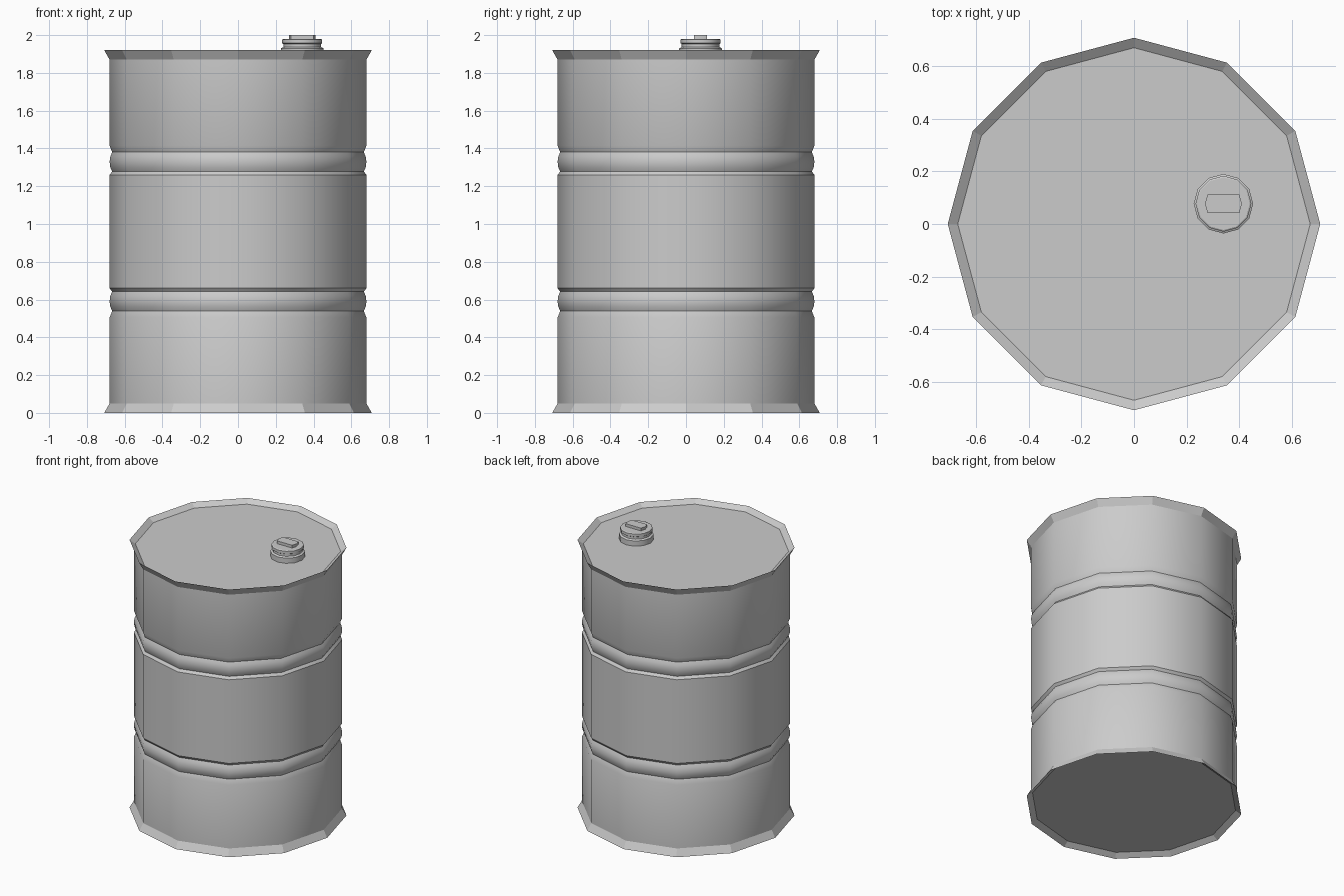
import bpy
import bmesh
import math

cube = bpy.data.objects.get("Cube")
if cube:
    bpy.data.objects.remove(cube, do_unlink=True)

SIDES = 12
MID = 0.96          # mirror height of the drum

steel = bpy.data.materials.new("grey_steel")
steel.use_nodes = True
colour = (0.6, 0.6, 0.6, 1)
steel.diffuse_color = colour
steel.node_tree.nodes["Principled BSDF"].inputs["Base Color"].default_value = colour


def finish(name, bm, flat_rule=None, angle=32):
    """Turn a bmesh into a shaded object, flat where the rule says so."""
    bmesh.ops.recalc_face_normals(bm, faces=bm.faces)
    mesh = bpy.data.meshes.new(name)
    bm.to_mesh(mesh)
    bm.free()
    mesh.materials.append(steel)
    obj = bpy.data.objects.new(name, mesh)
    bpy.context.collection.objects.link(obj)
    bpy.ops.object.select_all(action='DESELECT')
    obj.select_set(True)
    bpy.context.view_layer.objects.active = obj
    bpy.ops.object.shade_smooth_by_angle(angle=math.radians(angle))
    if flat_rule:
        for poly in mesh.polygons:
            if flat_rule(poly.center):
                poly.use_smooth = False
    return obj


def lathe(profile, centre=(0, 0)):
    """Closed solid of revolution from (radius, height) pairs, low to high."""
    bm = bmesh.new()
    rings = []
    for r, z in profile:
        rings.append([bm.verts.new((centre[0] + r * math.cos(math.tau * i / SIDES),
                                    centre[1] + r * math.sin(math.tau * i / SIDES), z))
                      for i in range(SIDES)])
    for low, high in zip(rings, rings[1:]):
        for i in range(SIDES):
            j = (i + 1) % SIDES
            bm.faces.new((low[i], low[j], high[j], high[i]))
    bm.faces.new(rings[0][::-1])
    bm.faces.new(rings[-1])
    return bm


# Drum: recessed base, flared rim, grooves with a bulged hoop; mirrored upwards
lower = [(0.67, 0.027), (0.708, 0.0), (0.68, 0.05), (0.68, 0.505),
         (0.666, 0.54), (0.676, 0.562), (0.68, 0.59), (0.676, 0.62),
         (0.666, 0.642), (0.68, 0.66)]
upper = [(r, 2 * MID - z) for r, z in reversed(lower)]
finish("drum_body", lathe(lower + upper), lambda c: abs(c.z - MID) > MID - 0.055)

# Screw cap: flange, neck and head
CAP = (0.34, 0.077)
cap = [(0.113, 1.89), (0.113, 1.93), (0.1, 1.937), (0.1, 1.953),
       (0.106, 1.957), (0.106, 1.976), (0.1, 1.98)]
finish("screw_cap", lathe(cap, CAP))

# Grip bar on the cap, with pointed ends
bm = bmesh.new()
outline = [(-0.07, 0), (-0.06, -0.035), (0.06, -0.035),
           (0.07, 0), (0.06, 0.035), (-0.06, 0.035)]
base = bm.faces.new([bm.verts.new((CAP[0] + x, CAP[1] + y, 1.975)) for x, y in outline])
top = bmesh.ops.extrude_face_region(bm, geom=[base])["geom"]
bmesh.ops.translate(bm, vec=(0, 0, 0.025),
                    verts=[v for v in top if isinstance(v, bmesh.types.BMVert)])
finish("cap_grip", bm)
